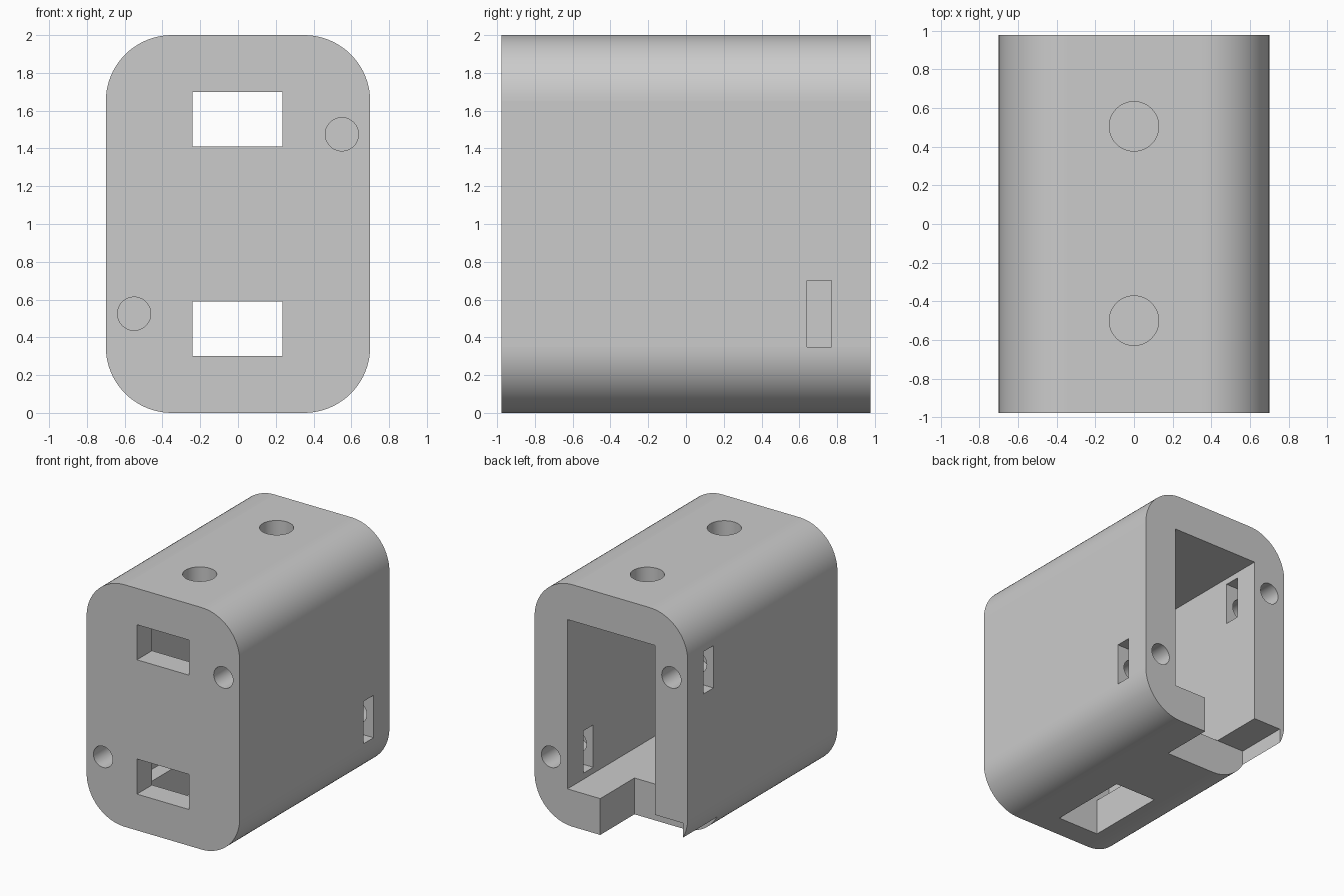
import bpy, bmesh, math
from mathutils import Vector, Matrix

old = bpy.data.objects.get("Cube")
if old:
    bpy.data.objects.remove(old, do_unlink=True)

W, D, H, R = 0.70, 0.977, 2.0, 0.35   # half width, half depth, height, corner radius

grey = bpy.data.materials.new("plain grey")
grey.use_nodes = True
colour = (0.6, 0.6, 0.6, 1)
grey.diffuse_color = colour
grey.node_tree.nodes["Principled BSDF"].inputs["Base Color"].default_value = colour


def make(name, bm):
    bmesh.ops.recalc_face_normals(bm, faces=bm.faces)
    mesh = bpy.data.meshes.new(name)
    bm.to_mesh(mesh)
    bm.free()
    obj = bpy.data.objects.new(name, mesh)
    bpy.context.collection.objects.link(obj)
    mesh.materials.append(grey)
    return obj


def box(name, x, y, z):
    bm = bmesh.new()
    bmesh.ops.create_cube(bm, size=1)
    for v in bm.verts:
        v.co = Vector([(a + b) / 2 + c * (b - a) for (a, b), c in zip((x, y, z), v.co)])
    return make(name, bm)


def drill(name, radius, length, centre, axis):
    bm = bmesh.new()
    turn = Matrix.Rotation(math.pi / 2, 4, "X") if axis == "Y" else Matrix()
    bmesh.ops.create_cone(bm, cap_ends=True, segments=48, radius1=radius, radius2=radius,
                          depth=length, matrix=Matrix.Translation(centre) @ turn)
    return make(name, bm)


# Housing: rounded rectangle extruded front to back
bm = bmesh.new()
ring = []
steps = 20
for q, (sx, sz) in enumerate([(1, 1), (-1, 1), (-1, -1), (1, -1)]):
    for i in range(steps + 1):
        a = (q + i / steps) * math.pi / 2
        ring.append(bm.verts.new((sx * (W - R) + R * math.cos(a), -D,
                                  H / 2 + sz * (H / 2 - R) + R * math.sin(a))))
face = bm.faces.new(ring)
ext = bmesh.ops.extrude_face_region(bm, geom=[face])
bmesh.ops.translate(bm, vec=(0, 2 * D, 0),
                    verts=[g for g in ext["geom"] if isinstance(g, bmesh.types.BMVert)])
housing = make("housing", bm)

# Main cavity open at the back, floor notch and floor window
cutters = [
    box("cavity", (-0.4, 0.4), (-0.78, D + 0.1), (0.3, 1.7)),
    box("floor_notch", (-0.655, 0.1), (0.53, D + 0.1), (-0.1, 0.3)),
    box("floor_window", (-0.28, 0.1), (-0.78, -0.09), (-0.1, 0.4)),
]
# Front windows
for z in (0.3, 1.41):
    cutters.append(box("front_window", (-0.24, 0.235), (-D - 0.1, -0.7), (z, z + 0.29)))
# Blind holes in the roof
for y in (-0.5, 0.505):
    cutters.append(drill("roof_hole", 0.128, 0.4, (0, y, H), "Z"))
# Screw holes front and back, with nut slots across the back ones
for s in (1, -1):
    low, high = 1 - s * 0.475, 1 + s * 0.475
    cutters.append(drill("front_screw_hole", 0.088, 1.0, (s * 0.55, -D, high), "Y"))
    cutters.append(drill("back_screw_hole", 0.088, 1.0, (s * 0.55, D, low), "Y"))
    xs = sorted((s * 0.35, s * 0.8))
    cutters.append(box("nut_slot", xs, (0.64, 0.77), (low - 0.175, low + 0.175)))

bpy.context.view_layer.objects.active = housing
for c in cutters:
    c.hide_render = True
    mod = housing.modifiers.new(c.name, "BOOLEAN")
    mod.operation, mod.solver, mod.object = "DIFFERENCE", "EXACT", c
    bpy.ops.object.modifier_apply(modifier=mod.name)
    bpy.data.objects.remove(c, do_unlink=True)

# Smooth the round parts, keep the flat walls flat
bpy.ops.object.select_all(action="DESELECT")
housing.select_set(True)
bpy.ops.object.shade_smooth_by_angle(angle=math.radians(30))
for p in housing.data.polygons:
    if max(abs(c) for c in p.normal) > 0.9999:
        p.use_smooth = False
